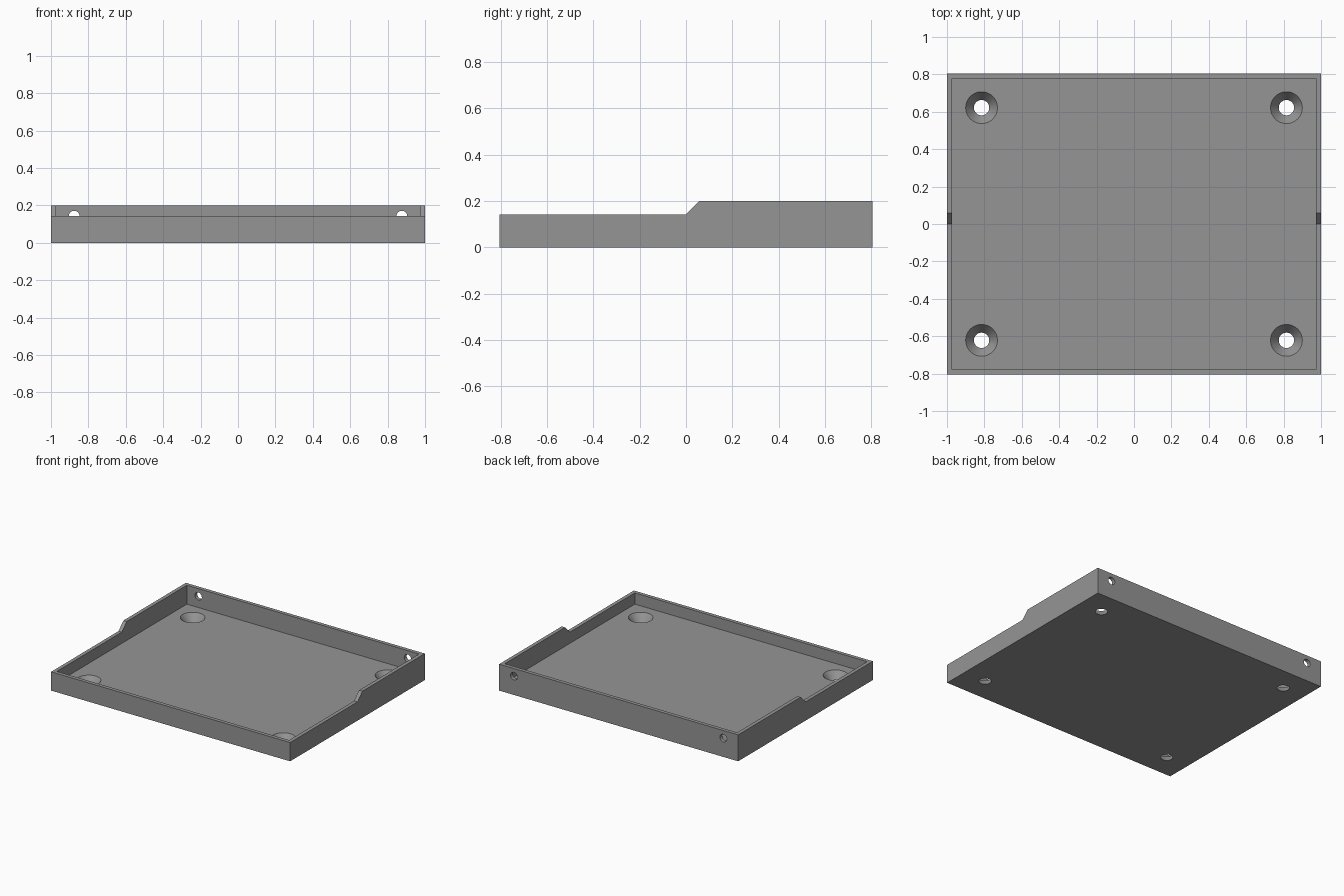
import bpy
import bmesh
import math
from mathutils import Matrix

if "Cube" in bpy.data.objects:
    bpy.data.objects.remove(bpy.data.objects["Cube"])

HALF_X, HALF_Y = 1.0, 0.805
WALL, FLOOR = 0.028, 0.057
LOW, HIGH = 0.142, 0.2

grey = bpy.data.materials.new("grey")
grey.diffuse_color = (0.3, 0.3, 0.3, 1)
grey.use_nodes = True
grey.node_tree.nodes["Principled BSDF"].inputs["Base Color"].default_value = grey.diffuse_color


def make_object(name, bm):
    bmesh.ops.recalc_face_normals(bm, faces=bm.faces)
    mesh = bpy.data.meshes.new(name)
    bm.to_mesh(mesh)
    bm.free()
    mesh.materials.append(grey)
    obj = bpy.data.objects.new(name, mesh)
    bpy.context.collection.objects.link(obj)
    return obj


# Tray body: stepped side profile extruded across the width
bm = bmesh.new()
profile = [(-HALF_Y, 0), (HALF_Y, 0), (HALF_Y, HIGH),
           (0.058, HIGH), (0, LOW), (-HALF_Y, LOW)]
side = bm.faces.new([bm.verts.new((-HALF_X, y, z)) for y, z in profile])
ext = bmesh.ops.extrude_face_region(bm, geom=[side])
moved = [v for v in ext["geom"] if isinstance(v, bmesh.types.BMVert)]
bmesh.ops.translate(bm, verts=moved, vec=(2 * HALF_X, 0, 0))
tray = make_object("tray", bm)

# Cavity cutter: leaves the thin walls and the floor
bm = bmesh.new()
bmesh.ops.create_cube(bm, size=1, matrix=Matrix.Translation((0, 0, FLOOR + 0.5))
                      @ Matrix.Diagonal((2 * (HALF_X - WALL), 2 * (HALF_Y - WALL), 1, 1)))
cutters = [make_object("cavity_cutter", bm)]

# Countersunk screw hole cutters, extended slightly past both floor faces
bm = bmesh.new()
slope = (0.085 - 0.041) / FLOOR
extra = 0.01
for x in (-0.815, 0.815):
    for y in (-0.622, 0.622):
        bmesh.ops.create_cone(
            bm, cap_ends=True, segments=48,
            radius1=0.041 - slope * extra, radius2=0.085 + slope * extra,
            depth=FLOOR + 2 * extra, matrix=Matrix.Translation((x, y, FLOOR / 2)))
cutters.append(make_object("screw_hole_cutter", bm))

# Round hole cutters through the tall back wall
bm = bmesh.new()
for x in (-0.876, 0.876):
    bmesh.ops.create_cone(
        bm, cap_ends=True, segments=32, radius1=0.029, radius2=0.029, depth=0.1,
        matrix=Matrix.Translation((x, HALF_Y - WALL / 2, LOW))
        @ Matrix.Rotation(math.pi / 2, 4, 'X'))
cutters.append(make_object("wall_hole_cutter", bm))

# Cut the tray, then drop the cutters
bpy.context.view_layer.objects.active = tray
tray.select_set(True)
for cutter in cutters:
    cutter.hide_render = True
    mod = tray.modifiers.new(cutter.name, 'BOOLEAN')
    mod.operation = 'DIFFERENCE'
    mod.solver = 'EXACT'
    mod.object = cutter
    bpy.ops.object.modifier_apply(modifier=mod.name)
for cutter in cutters:
    bpy.data.objects.remove(cutter)

# Smooth hole walls, sharp edges elsewhere
bpy.ops.object.shade_smooth_by_angle(angle=math.radians(30))
